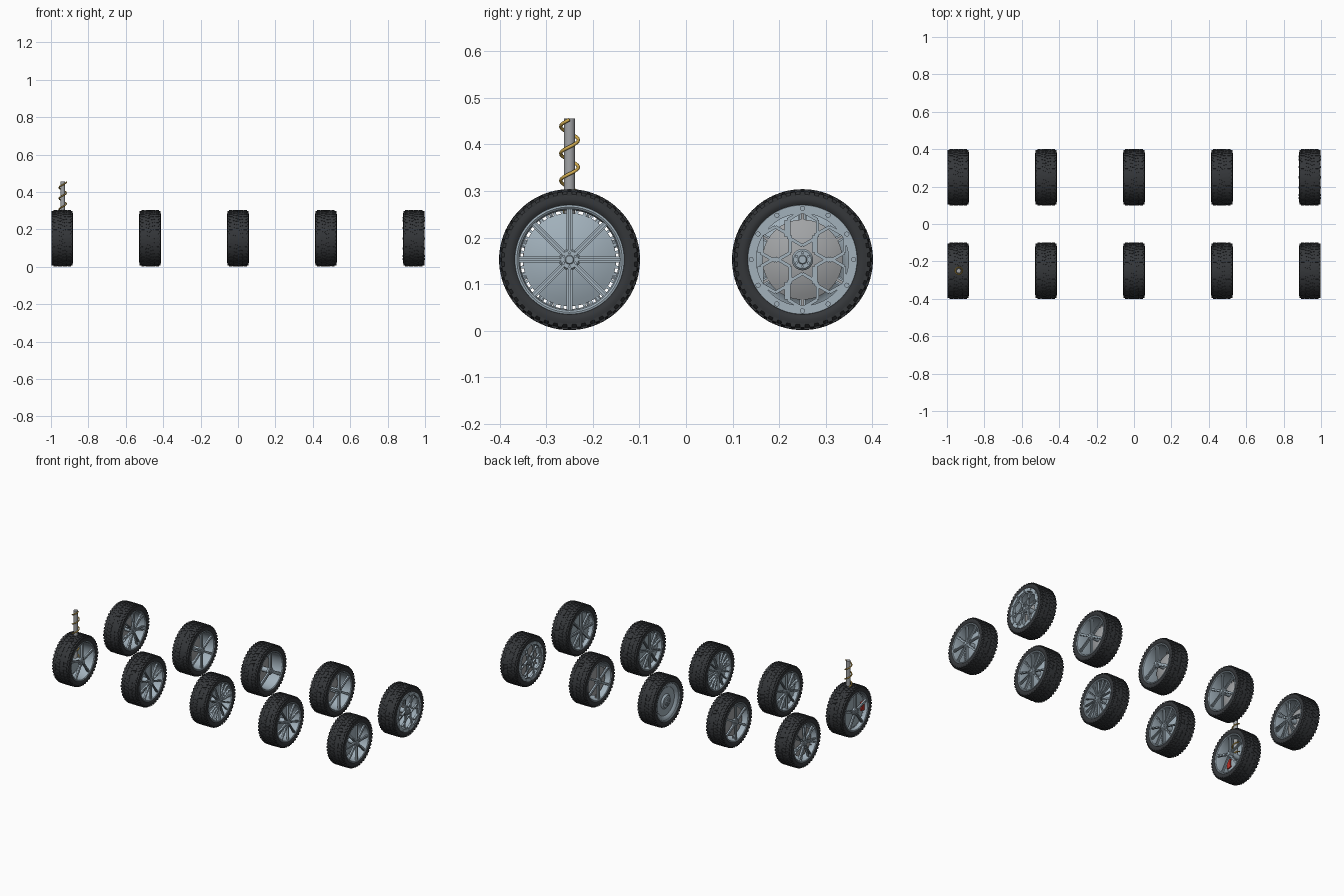
import bpy, bmesh
from math import sin, cos, pi, radians
from mathutils import Matrix, Vector

if "Cube" in bpy.data.objects:
    bpy.data.objects.remove(bpy.data.objects["Cube"])

R, CZ = 0.1515, 0.1525


def mat(name, c):
    m = bpy.data.materials.new(name)
    m.diffuse_color = (*c, 1)
    m.use_nodes = True
    m.node_tree.nodes["Principled BSDF"].inputs["Base Color"].default_value = m.diffuse_color
    return m


RUBBER = mat("rubber", (0.035, 0.038, 0.042))
ALLOY = mat("alloy", (0.36, 0.44, 0.50))
STEEL = mat("steel", (0.36, 0.37, 0.38))
GOLD = mat("gold", (0.65, 0.42, 0.08))
RED = mat("red", (0.5, 0.03, 0.02))


def lathe(bm, prof, n=64, closed=False):
    """Revolve (x, r) points about the x axle."""
    rings = []
    for x, r in prof:
        if r == 0:
            rings.append([bm.verts.new((x, 0, 0))] * n)
        else:
            rings.append([bm.verts.new((x, r * cos(2 * pi * i / n), r * sin(2 * pi * i / n))) for i in range(n)])
    pairs = list(zip(rings, rings[1:]))
    if closed:
        pairs.append((rings[-1], rings[0]))
    for a, b in pairs:
        for i in range(n):
            j = (i + 1) % n
            vs = list(dict.fromkeys([a[i], a[j], b[j], b[i]]))
            bm.faces.new(vs)


def box(bm, x, r, size, ang=0.0, skew=0.0):
    """Box at axial x and radius r, turned to ang round the axle; size is (axial, tangential, radial)."""
    m = Matrix.Rotation(ang, 4, 'X') @ Matrix.Translation((x, 0, r)) @ Matrix.Rotation(skew, 4, 'Z')
    bmesh.ops.create_cube(bm, size=1, matrix=m @ Matrix.Diagonal((*size, 1)))


def peg(bm, x, r, ang, rad, depth, n=10):
    m = Matrix.Rotation(ang, 4, 'X') @ Matrix.Translation((x, 0, r)) @ Matrix.Rotation(pi / 2, 4, 'Y')
    bmesh.ops.create_cone(bm, cap_ends=True, segments=n, radius1=rad, radius2=rad, depth=depth, matrix=m)


def bar(bm, x, p, q, w, d):
    """Straight strut between two (y, z) points in the wheel plane."""
    p, q = Vector((x, *p)), Vector((x, *q))
    v = q - p
    rot = Vector((0, 0, 1)).rotation_difference(v.normalized()).to_matrix().to_4x4()
    m = Matrix.Translation((p + q) / 2) @ rot @ Matrix.Diagonal((d, w, v.length, 1))
    bmesh.ops.create_cube(bm, size=1, matrix=m)


def to_mesh(bm, name, m):
    bmesh.ops.recalc_face_normals(bm, faces=bm.faces[:])
    me = bpy.data.meshes.new(name)
    bm.to_mesh(me)
    bm.free()
    me.materials.append(m)
    for p in me.polygons:
        p.use_smooth = True
    me.set_sharp_from_angle(angle=radians(35))
    return me


def put(me, name, loc):
    o = bpy.data.objects.new(name, me)
    o.location = loc
    bpy.context.collection.objects.link(o)
    return o


# Tyre: rounded carcass with centre and shoulder tread blocks
def tyre_mesh():
    bm = bmesh.new()
    half = [(0.050, 0.114), (0.056, 0.122), (0.058, 0.130), (0.055, 0.140), (0.046, 0.147), (0.030, 0.149)]
    lathe(bm, half + [(-x, r) for x, r in reversed(half)], 80, True)
    n = 44
    for i in range(n):
        a = 2 * pi * i / n
        for s in (-1, 1):
            box(bm, s * 0.013, R - 0.004, (0.022, 0.016, 0.007), a + (s + 1) * pi / n / 2, s * 0.25)
            box(bm, s * 0.038, R - 0.005, (0.018, 0.014, 0.008), a + pi / n)
            box(bm, s * 0.051, 0.139, (0.010, 0.011, 0.014), a)
    return to_mesh(bm, "tyre", RUBBER)


# Rim barrel with rolled lips on both sides
def rim_mesh():
    bm = bmesh.new()
    half = [(0.040, 0.106), (0.052, 0.109), (0.055, 0.113), (0.054, 0.117), (0.048, 0.119)]
    lathe(bm, half + [(-x, r) for x, r in reversed(half)], 72, True)
    return to_mesh(bm, "rim", ALLOY)


# Hub with face bolts on one or both ends, joined by an axle
def hub_mesh():
    bm = bmesh.new()
    half = [(0.055, 0), (0.055, 0.008), (0.052, 0.010), (0.052, 0.019), (0.048, 0.023), (0.036, 0.023), (0.034, 0.015)]
    lathe(bm, half + [(-x, r) for x, r in reversed(half)], 32)
    for s in (-1, 1):
        for i in range(6):
            peg(bm, s * 0.053, 0.0145, i * pi / 3, 0.003, 0.007)
    return to_mesh(bm, "hub", ALLOY)


# Domed brake disc; vanes bridge the slotted gap to the barrel
def disc_mesh(rad, flat, vanes):
    bm = bmesh.new()
    h = 0.0 if flat else 0.022
    prof = [(-0.03, 0), (-0.03, rad), (-0.024, rad)]
    prof += [(-0.024 + h * (1 - (k / 8) ** 2), rad * k / 8) for k in range(7, 0, -1)] + [(-0.024 + h, 0)]
    lathe(bm, prof, 56)
    for i in range(vanes):
        box(bm, -0.027, (rad + 0.108) / 2, (0.006, 0.006, 0.110 - rad), 2 * pi * i / vanes)
    return to_mesh(bm, "disc", ALLOY if vanes > 8 else STEEL)


# Straight ribbed spokes on one or both faces
def spokes_mesh(n, w, sides, twin=0.0):
    bm = bmesh.new()
    for s in sides:
        for i in range(n):
            a = 2 * pi * i / n
            for t in ((-twin, twin) if twin else (0,)):
                box(bm, s * 0.045, 0.064, (0.010, w, 0.092), a + t)
                box(bm, s * 0.051, 0.064, (0.005, w * 0.45, 0.090), a + t)
    return to_mesh(bm, "spokes", ALLOY)


# Six-cell honeycomb face with a bolted ring
def honeycomb_mesh():
    bm = bmesh.new()
    for s in (-1, 1):
        for i in range(6):
            a = i * pi / 3
            c = Vector((0.067 * -sin(a), 0.067 * cos(a)))
            pts = [c + 0.037 * Vector((-sin(a + k * pi / 3), cos(a + k * pi / 3))) for k in range(6)]
            for p, q in zip(pts, pts[1:] + pts[:1]):
                bar(bm, s * 0.048, p, q, 0.007, 0.012)
        lathe(bm, [(s * x, r) for x, r in ((0.045, 0.099), (0.056, 0.099), (0.056, 0.116), (0.045, 0.116))], 64, True)
        for i in range(12):
            peg(bm, s * 0.057, 0.110, i * pi / 6, 0.0055, 0.006)
    return to_mesh(bm, "honeycomb", ALLOY)


tyre, rim, hub = tyre_mesh(), rim_mesh(), hub_mesh()
BOTH = (-1, 1)
# x, y, spoke count (0 = honeycomb), spoke width, faces, twin angle
wheels = [
    (-0.94, -0.25, 5, 0.013, BOTH, 0), (-0.47, -0.25, 10, 0.009, BOTH, 0),
    (0.0, -0.25, 16, 0.007, BOTH, 0), (0.47, -0.25, 10, 0.010, BOTH, 0),
    (0.94, -0.25, 8, 0.013, BOTH, 0), (-0.94, 0.25, 7, 0.007, BOTH, 0.09),
    (-0.47, 0.25, 6, 0.012, BOTH, 0), (0.0, 0.25, 3, 0.018, (1,), 0),
    (0.47, 0.25, 6, 0.013, BOTH, 0), (0.94, 0.25, 0, 0, BOTH, 0)]

for k, (x, y, n, w, sides, twin) in enumerate(wheels, 1):
    loc = (x, y, CZ)
    put(tyre, f"tyre_{k}", loc)
    put(rim, f"rim_{k}", loc)
    put(hub, f"hub_{k}", loc)
    front = y < 0
    put(disc_mesh(0.1 if front else 0.086, k == 1, 40 if front else 6), f"brake_disc_{k}", loc)
    put(spokes_mesh(n, w, sides, twin) if n else honeycomb_mesh(), f"wheel_face_{k}", loc)

# Solid dished back on the three-spoke wheel
bm = bmesh.new()
lathe(bm, [(-0.048, 0.108), (-0.046, 0.096), (-0.036, 0.085), (-0.034, 0.045), (-0.044, 0.036), (-0.046, 0.02)], 64)
put(to_mesh(bm, "dish", ALLOY), "back_dish", (0, 0.25, CZ))

# Brake caliper on the suspension wheel
bm = bmesh.new()
for a in (-0.2, 0, 0.2):
    box(bm, -0.028, 0.086, (0.022, 0.02, 0.028), pi / 2 + a)
put(to_mesh(bm, "caliper", RED), "brake_caliper", (-0.94, -0.25, CZ))

# Damper rod and coil spring
bm = bmesh.new()
bmesh.ops.create_cone(bm, cap_ends=True, segments=24, radius1=0.012, radius2=0.012, depth=0.305)
put(to_mesh(bm, "damper", STEEL), "damper_rod", (-0.937, -0.25, 0.3035))

cu = bpy.data.curves.new("coil", 'CURVE')
cu.dimensions = '3D'
cu.bevel_depth, cu.bevel_resolution, cu.use_fill_caps = 0.0036, 2, True
turns, steps = 5, 120
sp = cu.splines.new('POLY')
sp.points.add(steps)
for i, p in enumerate(sp.points):
    a = 2 * pi * turns * i / steps
    p.co = (0.019 * cos(a), 0.019 * sin(a), 0.162 + 0.291 * i / steps, 1)
cu.materials.append(GOLD)
put(cu, "coil_spring", (-0.937, -0.25, 0))
